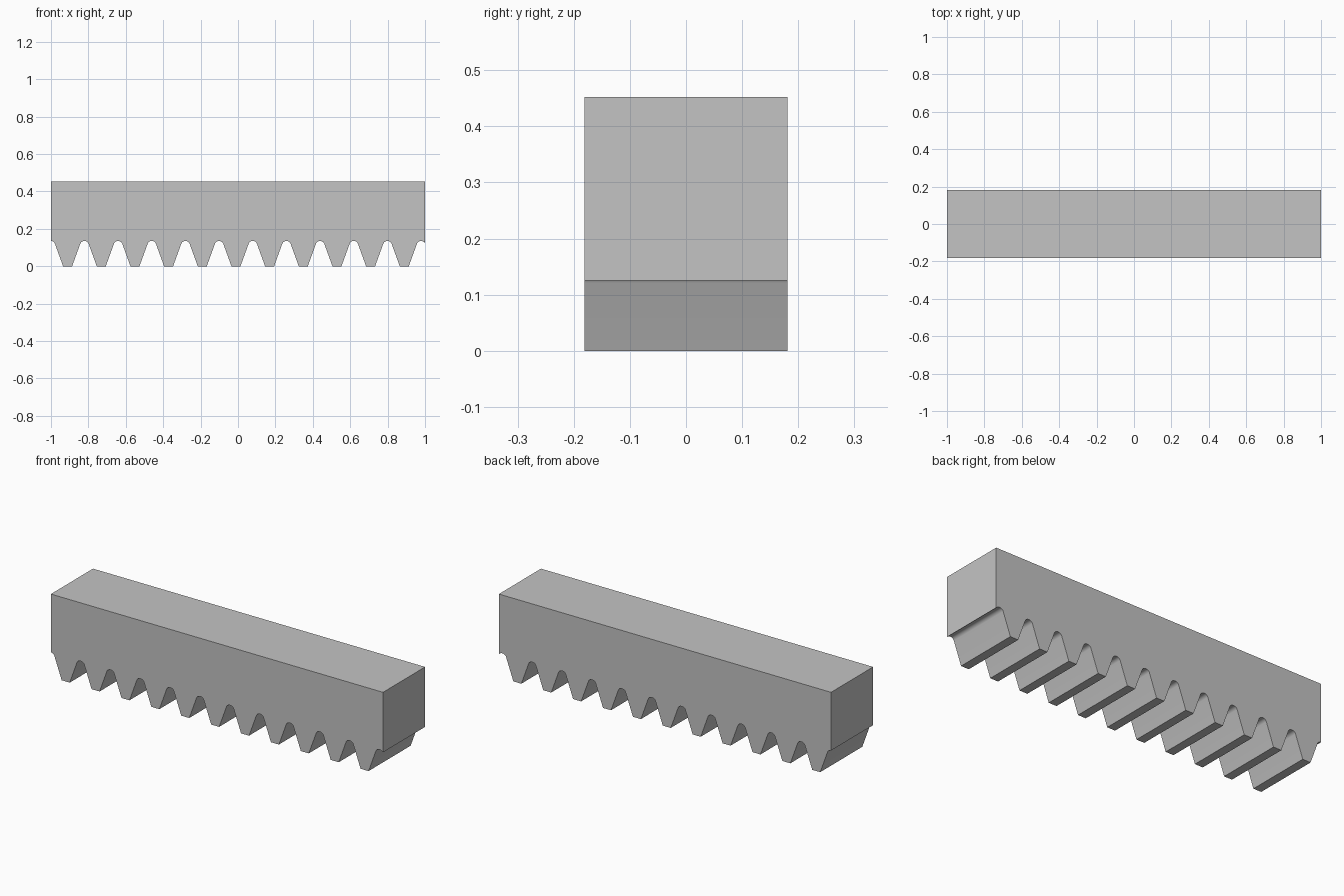
import bpy
import bmesh
import math

cube = bpy.data.objects.get("Cube")
if cube:
    bpy.data.objects.remove(cube, do_unlink=True)

# Rack proportions
PITCH = 0.18
FIRST_TOOTH = -0.911
TEETH = 11
ROOT = 0.135            # height of the gap roots
TOP = 0.452
HALF_DEPTH = 0.181
TIP = 0.024             # half width of a tooth tip
FILLET = 0.0218
SLOPE = math.radians(20)
STEPS = 10

grey = bpy.data.materials.new("steel grey")
grey.use_nodes = True
grey.diffuse_color = (0.55, 0.55, 0.55, 1)
grey.node_tree.nodes["Principled BSDF"].inputs["Base Color"].default_value = (0.55, 0.55, 0.55, 1)


def half_tooth():
    """Outline from the middle of a gap down to the tooth tip, as offsets from the tooth centre."""
    root_half = TIP + ROOT * math.tan(SLOPE)
    turn = math.pi / 2 - SLOPE
    centre = root_half + FILLET * math.tan(turn / 2)
    points = [(PITCH / 2, ROOT)]
    for i in range(STEPS + 1):
        a = turn * i / STEPS
        points.append((centre - FILLET * math.sin(a), ROOT - FILLET * (1 - math.cos(a))))
    return points + [(TIP, 0)]


# Toothed lower edge, running from left to right past both ends
half = half_tooth()
edge = []
for k in range(TEETH):
    x = FIRST_TOOTH + k * PITCH
    edge += [(x - dx, z) for dx, z in half]
    edge += [(x + dx, z) for dx, z in reversed(half)][:-1]

# Trim the edge to the bar ends
edge = [(x, z) for x, z in edge if -1 < x < 1]
edge_drop = 1 - (FIRST_TOOTH + (TEETH - 0.5) * PITCH)
right_z = ROOT - FILLET + math.sqrt(FILLET ** 2 - (edge_drop - 0.003) ** 2)
last = FIRST_TOOTH + (TEETH - 1) * PITCH
edge = [p for p in edge if p[0] < last + PITCH / 2]
end_gap = [(2 * (last + PITCH / 2) - x, z) for x, z in
           [(last + dx, z) for dx, z in reversed(half)]]
end_gap = [p for p in reversed(end_gap) if last + PITCH / 2 <= p[0] < 0.999]
profile = [(-1, TOP), (-1, ROOT)] + edge + end_gap + [(1, right_z), (1, TOP)]

# Extrude the profile through the depth
bm = bmesh.new()
face = bm.faces.new([bm.verts.new((x, -HALF_DEPTH, z)) for x, z in profile])
extruded = bmesh.ops.extrude_face_region(bm, geom=[face])["geom"]
bmesh.ops.translate(bm, vec=(0, 2 * HALF_DEPTH, 0),
                    verts=[v for v in extruded if isinstance(v, bmesh.types.BMVert)])
bmesh.ops.recalc_face_normals(bm, faces=bm.faces)
mesh = bpy.data.meshes.new("gear_rack")
bm.to_mesh(mesh)
bm.free()
mesh.materials.append(grey)

rack = bpy.data.objects.new("gear_rack", mesh)
bpy.context.collection.objects.link(rack)
bpy.ops.object.select_all(action='DESELECT')
rack.select_set(True)
bpy.context.view_layer.objects.active = rack
bpy.ops.object.shade_smooth_by_angle(angle=math.radians(25))
